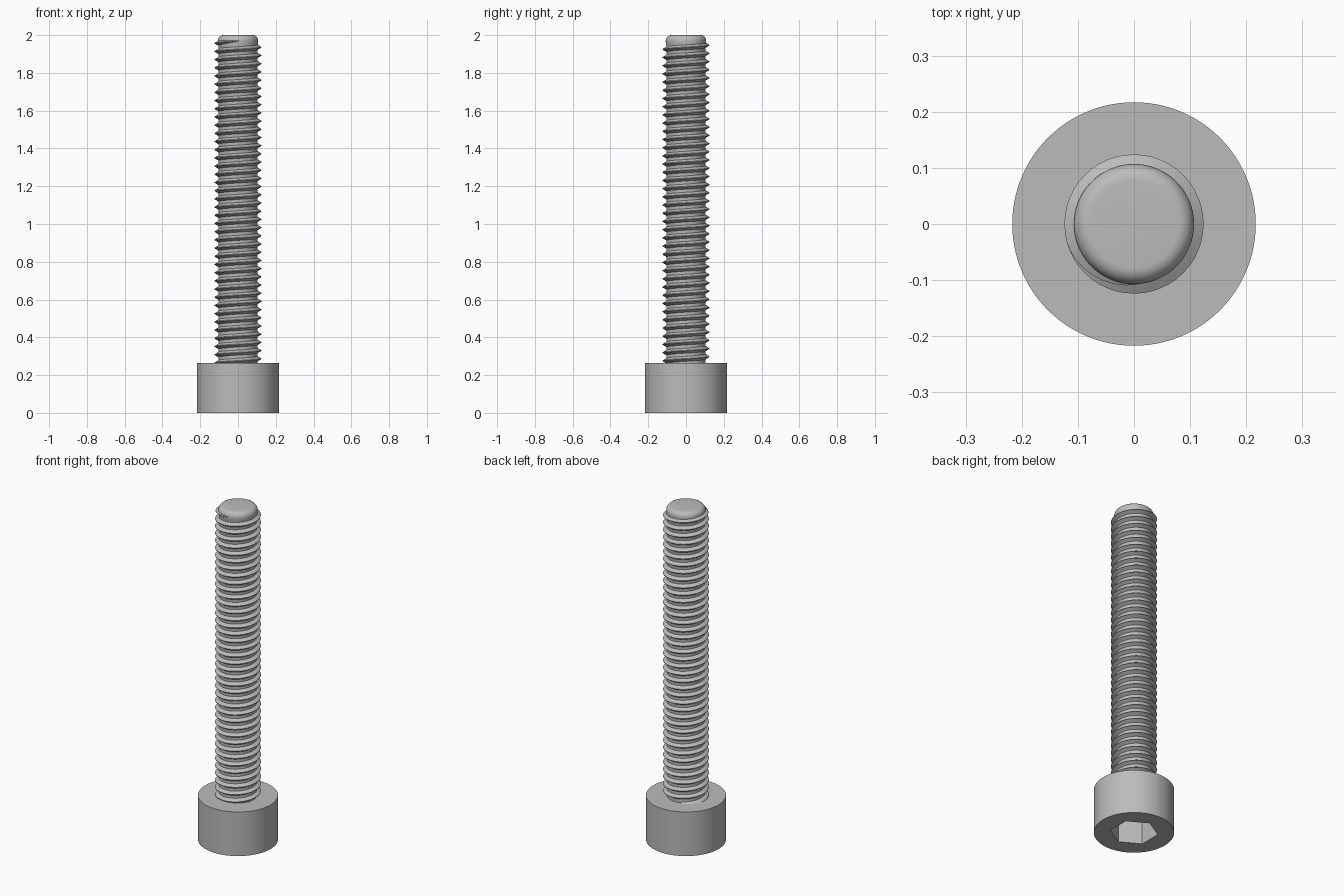
import bpy, bmesh
from math import pi, sin, cos, radians

default = bpy.data.objects.get("Cube")
if default:
    bpy.data.objects.remove(default, do_unlink=True)

steel = bpy.data.materials.new("grey_steel")
steel.use_nodes = True
GREY = (0.5, 0.5, 0.5, 1)
steel.diffuse_color = GREY
steel.node_tree.nodes["Principled BSDF"].inputs["Base Color"].default_value = GREY

HEAD_R, HEAD_H = 0.217, 0.264
CORE_R, TIP_R, CREST_R = 0.104, 0.107, 0.124
PITCH = 0.0434


def finish(name, bm):
    """Turn a bmesh into a smooth-shaded steel object."""
    bmesh.ops.recalc_face_normals(bm, faces=bm.faces)
    mesh = bpy.data.meshes.new(name)
    bm.to_mesh(mesh)
    bm.free()
    mesh.materials.append(steel)
    obj = bpy.data.objects.new(name, mesh)
    bpy.context.collection.objects.link(obj)
    return obj


def activate(obj):
    bpy.ops.object.select_all(action='DESELECT')
    obj.select_set(True)
    bpy.context.view_layer.objects.active = obj


def lathe(name, profile, sides, turn=0.0):
    """Revolve (radius, height) points about z and cap both ends."""
    bm = bmesh.new()
    rings = [[bm.verts.new((r * cos(turn + 2 * pi * i / sides),
                            r * sin(turn + 2 * pi * i / sides), z))
              for i in range(sides)] for r, z in profile]
    for low, high in zip(rings, rings[1:]):
        for i in range(sides):
            j = (i + 1) % sides
            bm.faces.new((low[i], low[j], high[j], high[i]))
    bm.faces.new(rings[0][::-1])
    bm.faces.new(rings[-1])
    return finish(name, bm)


# Cylindrical head with a hexagonal socket cut in its underside
head = lathe("head", [(HEAD_R, 0), (HEAD_R, HEAD_H)], 96)
cutter = lathe("socket_cutter", [(0.13, -0.1), (0.13, 0.14)], 6, radians(30))
cutter.hide_render = True
activate(head)
cut = head.modifiers.new("socket", 'BOOLEAN')
cut.operation = 'DIFFERENCE'
cut.solver = 'EXACT'
cut.object = cutter
bpy.ops.object.modifier_apply(modifier=cut.name)
bpy.data.objects.remove(cutter, do_unlink=True)

# Shank core with a rounded tip
fillet = 0.029
tip = [(TIP_R - fillet + fillet * cos(a), 2 - fillet + fillet * sin(a))
       for a in (pi / 2 * k / 8 for k in range(9))]
shank = lathe("shank", [(CORE_R, HEAD_H - 0.02), (CORE_R, 1.945),
                        (TIP_R, 1.955)] + tip, 96)

# Right-handed helical thread that fades out near the tip
STEPS = 48
end_angle, end_z, fade = radians(300), 1.972, radians(100)
turns = (end_z - HEAD_H + 0.008) / PITCH
count = int(turns * STEPS)
root_r = 0.1
bm = bmesh.new()
previous = None
for s in range(count + 1):
    back = (count - s) * 2 * pi / STEPS
    angle = end_angle - back
    z = end_z - PITCH * back / (2 * pi)
    grow = min(1, back / fade)
    crest = root_r + 0.002 + (CREST_R - root_r - 0.002) * grow
    half = 0.003 + 0.013 * grow
    section = [(root_r, -half), (crest, -0.0015), (crest, 0.0015), (root_r, half)]
    ring = [bm.verts.new((r * cos(angle), r * sin(angle), z + dz))
            for r, dz in section]
    if previous:
        for k in range(4):
            n = (k + 1) % 4
            bm.faces.new((previous[k], ring[k], ring[n], previous[n]))
    else:
        bm.faces.new(ring)
    previous = ring
bm.faces.new(previous[::-1])
thread = finish("thread", bm)

# Smooth the round surfaces and keep the edges crisp
for obj in (head, shank, thread):
    activate(obj)
    bpy.ops.object.shade_smooth_by_angle(angle=radians(30))
